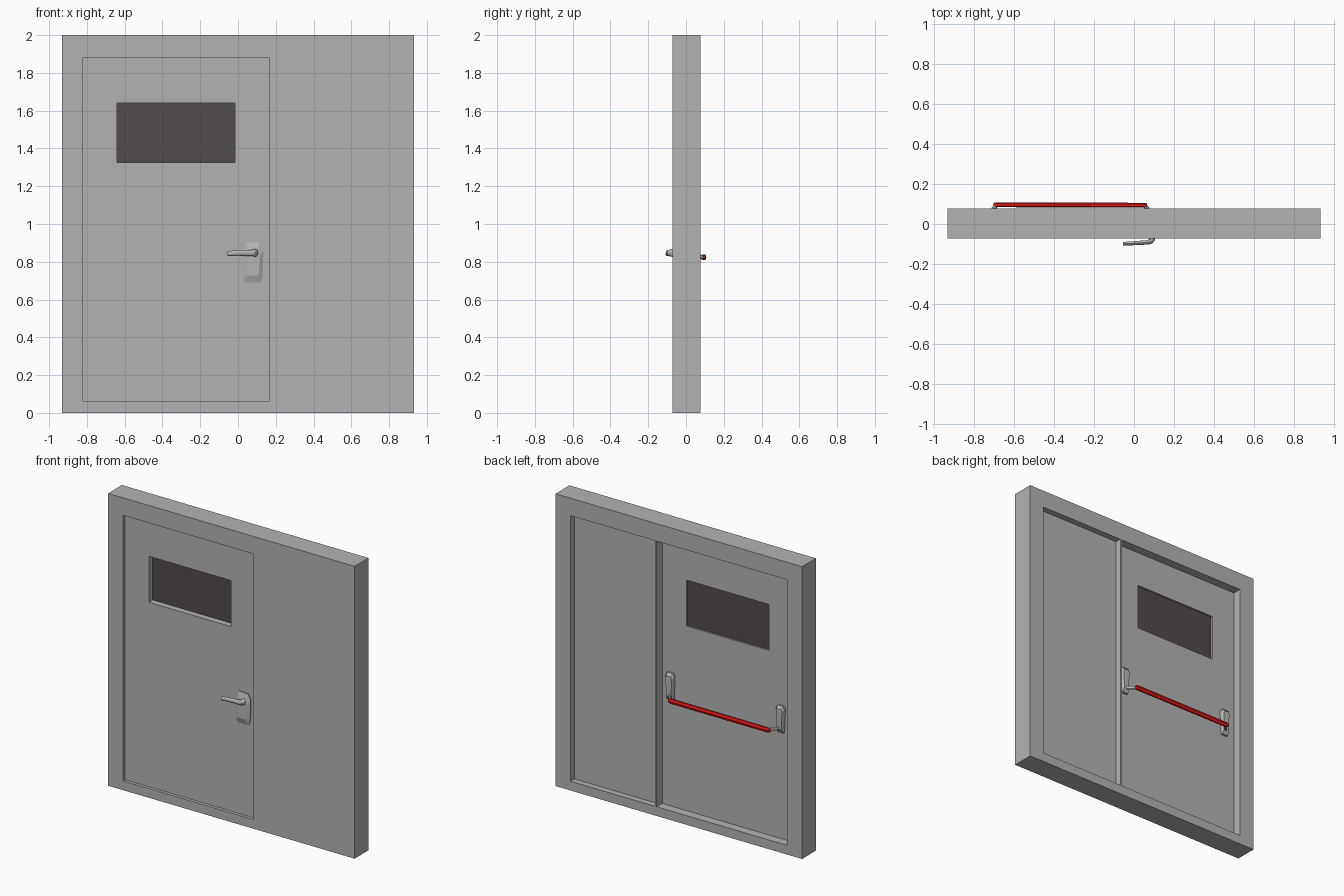
import bpy, bmesh
from mathutils import Vector

cube = bpy.data.objects.get("Cube")
if cube:
    bpy.data.objects.remove(cube, do_unlink=True)


def material(name, color):
    m = bpy.data.materials.new(name)
    m.use_nodes = True
    m.diffuse_color = (*color, 1)
    m.node_tree.nodes["Principled BSDF"].inputs["Base Color"].default_value = (*color, 1)
    return m


GREY = material("grey paint", (0.45, 0.45, 0.45))
METAL = material("handle metal", (0.47, 0.47, 0.46))
GLASS = material("dark glass", (0.083, 0.07, 0.075))
RED = material("red bar paint", (0.75, 0.01, 0.01))


def finish(name, bm, mat):
    bmesh.ops.recalc_face_normals(bm, faces=bm.faces)
    me = bpy.data.meshes.new(name)
    bm.to_mesh(me)
    bm.free()
    me.materials.append(mat)
    ob = bpy.data.objects.new(name, me)
    bpy.context.collection.objects.link(ob)
    return ob


def box(name, xs, ys, zs, mat):
    bm = bmesh.new()
    bmesh.ops.create_cube(bm, size=1)
    for v in bm.verts:
        v.co = [r[0] if c < 0 else r[1] for r, c in zip((xs, ys, zs), v.co)]
    return finish(name, bm, mat)


def cut(target, xs, ys, zs):
    # subtract a box, bake the result and remove the cutter
    cutter = box("cutter", xs, ys, zs, GREY)
    cutter.hide_render = True
    mod = target.modifiers.new("opening", "BOOLEAN")
    mod.operation, mod.solver, mod.object = "DIFFERENCE", "EXACT", cutter
    bpy.context.view_layer.objects.active = target
    bpy.ops.object.modifier_apply(modifier=mod.name)
    bpy.data.objects.remove(cutter, do_unlink=True)


def loft(name, rings, mat, smooth=False):
    # skin a list of equal-length point rings and cap both ends
    bm = bmesh.new()
    rows = [[bm.verts.new(p) for p in ring] for ring in rings]
    n = len(rows[0])
    for a, b in zip(rows, rows[1:]):
        for i in range(n):
            j = (i + 1) % n
            bm.faces.new((a[i], a[j], b[j], b[i]))
    bm.faces.new(rows[0])
    bm.faces.new(rows[-1][::-1])
    ob = finish(name, bm, mat)
    if smooth:
        bpy.ops.object.select_all(action="DESELECT")
        ob.select_set(True)
        bpy.context.view_layer.objects.active = ob
        bpy.ops.object.shade_smooth_by_angle(angle=0.7)
    return ob


def plate(name, outline, levels, mat):
    # outline in x, z; each level is (y, scale about the outline centre)
    c = sum((Vector(p) for p in outline), Vector((0, 0))) / len(outline)
    rings = []
    for y, s in levels:
        pts = [c + (Vector(p) - c) * s for p in outline]
        rings.append([(p.x, y, p.y) for p in pts])
    return loft(name, rings, mat)


def tube(name, path, radii, sides, mat, smooth=True):
    # round bar through a path lying in level planes
    rings = []
    for i, p in enumerate(path):
        d = Vector(path[min(i + 1, len(path) - 1)]) - Vector(path[max(i - 1, 0)])
        d.normalize()
        up = Vector((0, 0, 1))
        side = d.cross(up).normalized()
        up = side.cross(d)
        turn = [6.28319 * k / sides for k in range(sides)]
        rings.append([Vector(p) + side * cos(t) * radii[i][0] + up * sin(t) * radii[i][1]
                      for t in turn])
    return loft(name, rings, mat, smooth)


from math import cos, sin

# Frame: open doorway, and a side panel recessed from the back only
DOOR_X, OPEN_Z = (-0.82, 0.167), (0.063, 1.88)
frame = box("frame", (-0.933, 0.933), (-0.072, 0.078), (0, 2), GREY)
cut(frame, DOOR_X, (-1, 1), OPEN_Z)
cut(frame, (0.18, 0.82), (0.036, 1), OPEN_Z)

# Door leaf with its window
WIN_X, WIN_Z = (-0.64, -0.017), (1.325, 1.64)
door = box("door", DOOR_X, (-0.05, 0.018), OPEN_Z, GREY)
cut(door, WIN_X, (-1, 1), WIN_Z)
box("window_glass", WIN_X, (-0.008, 0.006), WIN_Z, GLASS)

# Front handle: faceted backplate, spindle and lever
plate("handle_backplate",
      [(0.025, 0.70), (0.04, 0.69), (0.12, 0.69), (0.13, 0.72),
       (0.135, 0.86), (0.115, 0.9), (0.045, 0.905), (0.03, 0.85)],
      [(-0.05, 1), (-0.056, 1), (-0.069, 0.62)], METAL)
tube("handle_lever",
     [(0.09, -0.05, 0.847), (0.09, -0.078, 0.847), (0.084, -0.088, 0.847),
      (0.065, -0.092, 0.847), (0.0, -0.096, 0.847), (-0.055, -0.099, 0.843)],
     [(0.02, 0.024), (0.015, 0.02), (0.013, 0.018), (0.011, 0.016), (0.01, 0.015), (0.009, 0.013)],
     12, METAL)

# Back: two tapered brackets with arms carrying the push bar
for side, x, bar_x in (("left", 0.1, 0.055), ("right", -0.735, -0.69)):
    plate(side + "_bar_bracket",
          [(x - 0.024, 0.795), (x + 0.024, 0.795), (x + 0.031, 0.96),
           (x + 0.022, 0.978), (x - 0.022, 0.978), (x - 0.031, 0.96)],
          [(0.018, 1), (0.032, 1), (0.046, 0.75)], METAL)
    tube(side + "_bar_arm", [(x, 0.035, 0.83), (bar_x, 0.092, 0.824)],
         [(0.01, 0.012)] * 2, 8, METAL)

tube("push_bar",
     [(-0.703, 0.096, 0.824), (-0.69, 0.096, 0.824), (0.055, 0.094, 0.824), (0.066, 0.094, 0.824)],
     [(0.009, 0.012), (0.012, 0.018), (0.012, 0.018), (0.009, 0.012)],
     6, RED, smooth=False)
